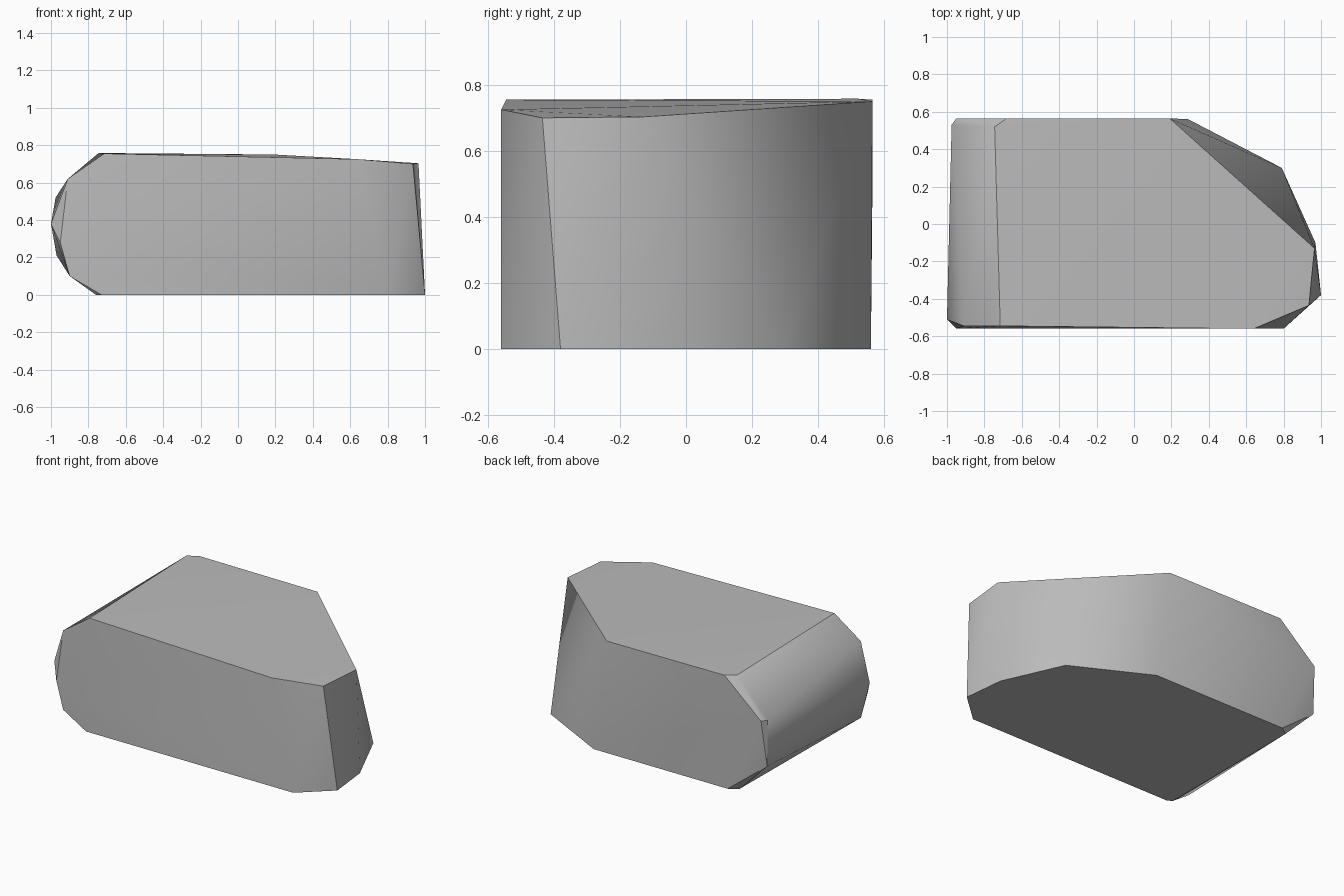
import bpy
import bmesh
import math

# Remove the default object
default = bpy.data.objects.get("Cube")
if default:
    bpy.data.objects.remove(default, do_unlink=True)


def make_material(name, colour):
    material = bpy.data.materials.new(name)
    material.use_nodes = True
    material.diffuse_color = colour
    shader = material.node_tree.nodes["Principled BSDF"]
    shader.inputs["Base Color"].default_value = colour
    shader.inputs["Roughness"].default_value = 0.9
    return material


def hull_object(name, points, material):
    """Wrap the corner points in a faceted convex shell."""
    bm = bmesh.new()
    for point in points:
        bm.verts.new(point)
    bmesh.ops.convex_hull(bm, input=bm.verts[:])
    loose = [v for v in bm.verts if not v.link_faces]
    bmesh.ops.delete(bm, geom=loose, context="VERTS")
    # Merge the triangles that lie in one plane
    bmesh.ops.dissolve_limit(bm, angle_limit=math.radians(0.5),
                             verts=bm.verts[:], edges=bm.edges[:])
    bmesh.ops.recalc_face_normals(bm, faces=bm.faces[:])
    mesh = bpy.data.meshes.new(name)
    bm.to_mesh(mesh)
    bm.free()
    mesh.materials.append(material)
    obj = bpy.data.objects.new(name, mesh)
    bpy.context.collection.objects.link(obj)
    return obj


# Flat footprint on the ground
base_outline = [
    (-0.73, -0.56), (0.8, -0.56), (1.0, -0.38), (0.97, -0.1),
    (0.79, 0.3), (0.29, 0.56), (-0.7, 0.56), (-0.76, 0.52), (-0.76, -0.54),
]
base = [(x, y, 0) for x, y in base_outline]

# Gently sloping top
crown = [
    (-0.715, -0.545, 0.755), (0.64, -0.56, 0.725), (0.935, -0.435, 0.7),
    (0.965, -0.13, 0.703), (0.19, 0.565, 0.75), (-0.68, 0.565, 0.755),
    (-0.745, 0.52, 0.758),
]

# Blunt rounded end, front corner and back corner
blunt_front = [
    (-0.91, -0.545, 0.62), (-1.0, -0.51, 0.38),
    (-0.95, -0.56, 0.28), (-0.9, -0.56, 0.1),
]
blunt_back = [
    (-0.95, 0.565, 0.52), (-0.975, 0.53, 0.52), (-0.97, 0.53, 0.21),
]

stone = make_material("stone grey", (0.5, 0.5, 0.5, 1))
rock = hull_object("rock", base + crown + blunt_front + blunt_back, stone)

# Soft shading with crisp edges
bpy.context.view_layer.objects.active = rock
rock.select_set(True)
bpy.ops.object.shade_smooth_by_angle(angle=math.radians(30))
